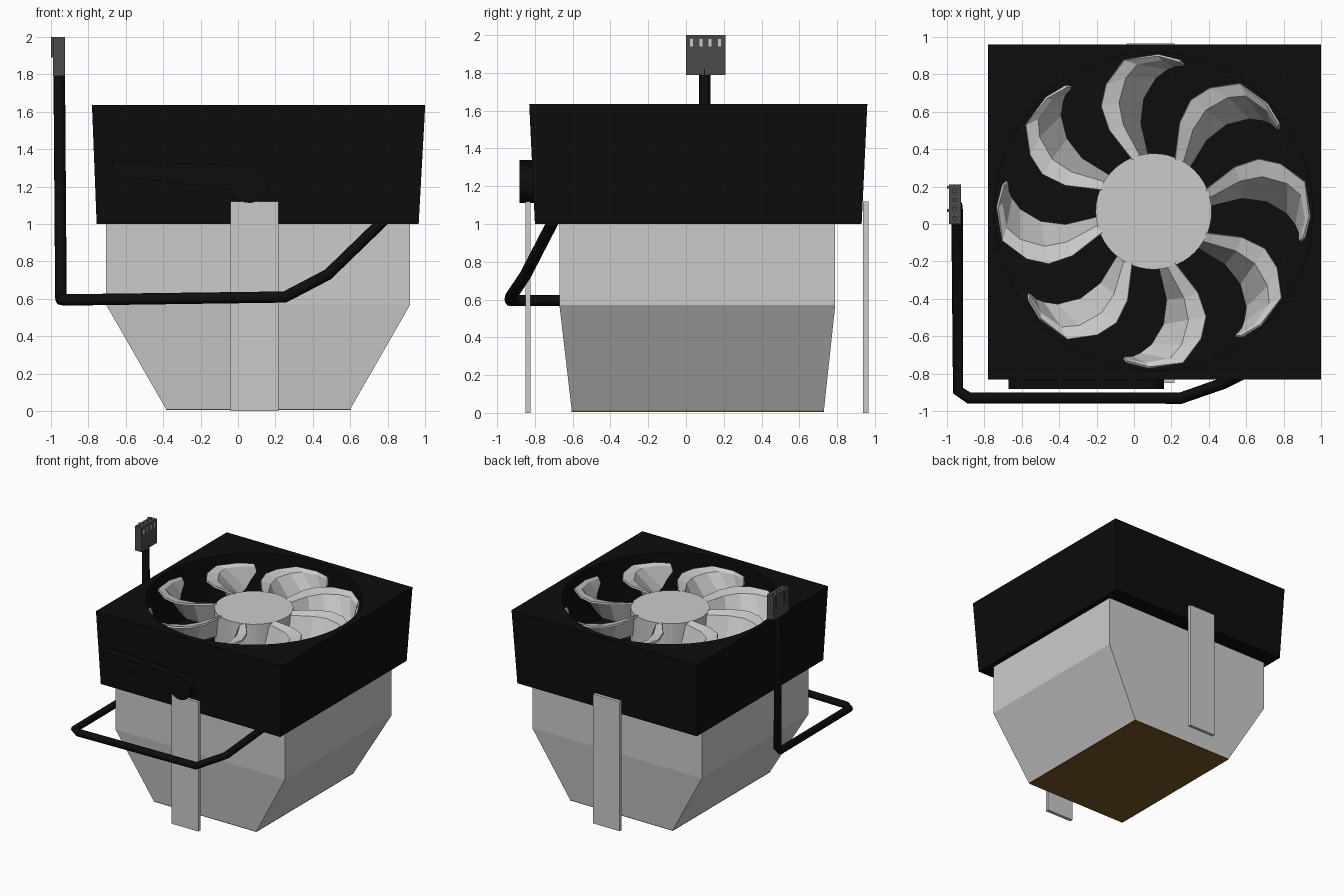
import bpy, bmesh
from math import cos, sin, pi, radians
from mathutils import Matrix, Vector

if "Cube" in bpy.data.objects:
    bpy.data.objects.remove(bpy.data.objects["Cube"])

CX, CY = 0.105, 0.067          # fan axis


def material(name, rgb):
    m = bpy.data.materials.new(name)
    m.diffuse_color = (*rgb, 1)
    m.use_nodes = True
    m.node_tree.nodes["Principled BSDF"].inputs["Base Color"].default_value = m.diffuse_color
    return m


BLACK = material("black_plastic", (0.004, 0.004, 0.004))
DARK = material("dark_grey_plastic", (0.07, 0.07, 0.07))
COPPER = material("copper_brown", (0.2, 0.09, 0.02))


def finish(name, bm, mat=None):
    bmesh.ops.recalc_face_normals(bm, faces=bm.faces)
    me = bpy.data.meshes.new(name)
    bm.to_mesh(me)
    bm.free()
    ob = bpy.data.objects.new(name, me)
    bpy.context.collection.objects.link(ob)
    if mat:
        me.materials.append(mat)
    return ob


def loft(name, loops, mat=None):
    """Closed solid through loops of equal point count."""
    bm = bmesh.new()
    rings = [[bm.verts.new(p) for p in lp] for lp in loops]
    n = len(rings[0])
    for a, b in zip(rings, rings[1:]):
        for i in range(n):
            j = (i + 1) % n
            bm.faces.new((a[i], a[j], b[j], b[i]))
    bm.faces.new(rings[0][::-1])
    bm.faces.new(rings[-1])
    return finish(name, bm, mat)


def rect(x0, x1, y0, y1, z):
    return [(x0, y0, z), (x1, y0, z), (x1, y1, z), (x0, y1, z)]


def circle(r, z, n=48):
    return [(CX + r * cos(2 * pi * i / n), CY + r * sin(2 * pi * i / n), z) for i in range(n)]


def boxes(name, spans, mat=None):
    """One mesh made of several axis-aligned boxes (x0, x1, y0, y1, z0, z1)."""
    bm = bmesh.new()
    for x0, x1, y0, y1, z0, z1 in spans:
        c = Vector((x0 + x1, y0 + y1, z0 + z1)) / 2
        s = Matrix.Diagonal((x1 - x0, y1 - y0, z1 - z0, 1))
        bmesh.ops.create_cube(bm, size=1, matrix=Matrix.Translation(c) @ s)
    return finish(name, bm, mat)


def cut(ob, cutter):
    mod = ob.modifiers.new("cut", 'BOOLEAN')
    mod.operation = 'DIFFERENCE'
    mod.object = cutter
    cutter.hide_render = True
    cutter.hide_set(True)


# Heatsink with tapered lower half, and its contact plate
loft("heatsink", [rect(-0.385, 0.60, -0.605, 0.73, 0.012),
                  rect(-0.705, 0.92, -0.67, 0.79, 0.57),
                  rect(-0.705, 0.92, -0.67, 0.79, 1.01)])
boxes("contact_plate", [(-0.385, 0.60, -0.605, 0.73, 0.006, 0.014)], COPPER)

# Fan shroud with round well
shroud = loft("fan_shroud", [rect(-0.755, 0.965, -0.80, 0.93, 1.0),
                             rect(-0.78, 1.0, -0.83, 0.96, 1.635)], BLACK)
cut(shroud, loft("well_cutter", [circle(0.85, 1.15), circle(0.85, 1.8)]))

# Fan hub
loft("fan_hub", [circle(0.31, 1.14), circle(0.31, 1.56)])

# Fan blades: rows of upper edge, fold and lower edge from root to tip
ROWS = [((-.13, .27), (-.09, .285), (-.05, .295)),
        ((-.26, .42), (-.19, .45), (-.10, .465)),
        ((-.31, .545), (-.22, .57), (-.09, .60)),
        ((-.29, .665), (-.19, .705), (-.03, .715)),
        ((-.20, .80), (-.13, .785), (.03, .765)),
        ((-.02, .835), (.0, .815), (.07, .785)),
        ((.10, .81), (.11, .80), (.12, .79))]
LOWER_Z = [1.36, 1.34, 1.33, 1.34, 1.37, 1.43, 1.50]
bm = bmesh.new()
for k in range(8):
    turn = Matrix.Translation((CX, CY, 0)) @ Matrix.Rotation(radians(45 * k - 3), 4, 'Z')
    grid = [[bm.verts.new(turn @ Vector((*p, z))) for p, z in zip(row, (1.56, 1.54, low))]
            for row, low in zip(ROWS, LOWER_Z)]
    for a, b in zip(grid, grid[1:]):
        for i in range(2):
            bm.faces.new((a[i], a[i + 1], b[i + 1], b[i]))
blades = finish("fan_blades", bm)
thick = blades.modifiers.new("thickness", 'SOLIDIFY')
thick.thickness = 0.015
thick.offset = 0

# Retaining clips, front and back
for name, y in (("front_clip", -0.85), ("back_clip", 0.937)):
    boxes(name, [(-0.04, 0.215, y, y + 0.028, 0.0, 1.12)])

# Locking lever with round pivot end
arc = [(0.06 + 0.1 * cos(radians(a)), 1.212 + 0.1 * sin(radians(a))) for a in range(195, 436, 20)]
outline = [(-0.67, 1.34), (-0.67, 1.27), (-0.61, 1.25)] + arc
loft("locking_lever", [[(x, y, z) for x, z in outline] for y in (-0.882, -0.80)], BLACK)

# Power cable
PATH = [(0.80, -0.69, 1.04), (0.48, -0.85, 0.73), (0.25, -0.93, 0.61), (-0.88, -0.93, 0.595),
        (-0.94, -0.89, 0.595), (-0.945, 0.06, 0.595), (-0.946, 0.10, 0.635), (-0.955, 0.10, 1.82)]
cu = bpy.data.curves.new("power_cable", 'CURVE')
cu.dimensions = '3D'
cu.bevel_depth = 0.031
cu.bevel_resolution = 2
cu.use_fill_caps = True
sp = cu.splines.new('POLY')
sp.points.add(len(PATH) - 1)
for pt, co in zip(sp.points, PATH):
    pt.co = (*co, 1)
cu.materials.append(BLACK)
bpy.context.collection.objects.link(bpy.data.objects.new("power_cable", cu))

# Connector with pin sockets, contact windows and two key ribs
PINS = [0.03 + 0.049 * i for i in range(4)]
plug = boxes("connector", [(-0.988, -0.925, 0.0, 0.21, 1.79, 2.0)], DARK)
cut(plug, boxes("socket_cutter", [(-0.968, -0.95, y - 0.009, y + 0.009, 1.88, 2.1) for y in PINS]))
boxes("contact_windows", [(-0.94, -0.924, y - 0.008, y + 0.008, 1.94, 1.98) for y in PINS])
boxes("connector_ribs", [(-1.0, -0.98, y, y + 0.014, 1.89, 2.0) for y in (0.065, 0.19)], DARK)
